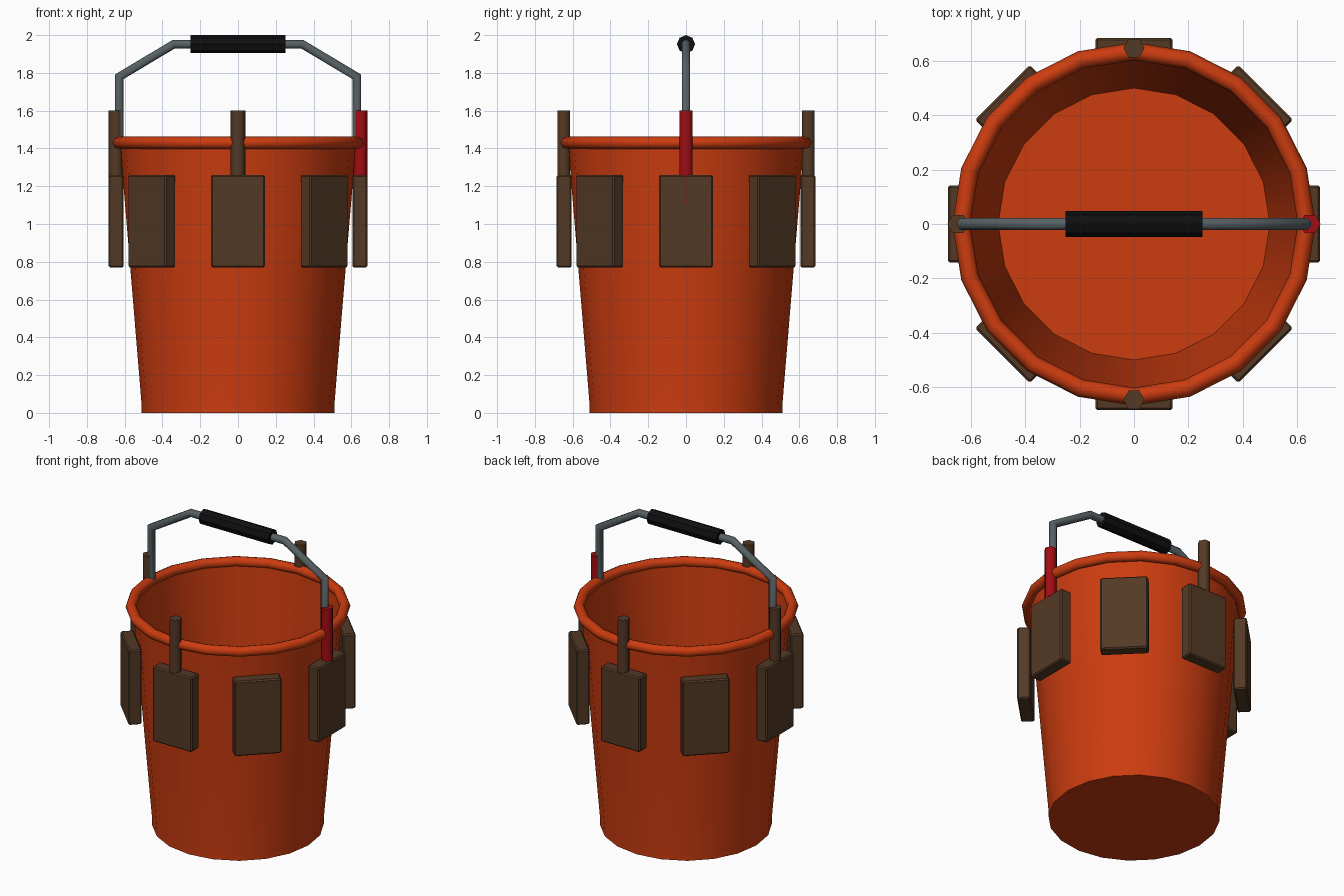
import bpy, bmesh, math
from mathutils import Vector, Matrix

if "Cube" in bpy.data.objects:
    bpy.data.objects.remove(bpy.data.objects["Cube"])


def material(name, rgb):
    m = bpy.data.materials.new(name)
    m.diffuse_color = (*rgb, 1)
    m.use_nodes = True
    m.node_tree.nodes["Principled BSDF"].inputs["Base Color"].default_value = m.diffuse_color
    return m


ORANGE = material("orange plastic", (0.60, 0.045, 0.005))
BROWN = material("brown leather", (0.088, 0.042, 0.019))
RED = material("red tool handle", (0.36, 0.004, 0.006))
STEEL = material("grey steel", (0.095, 0.118, 0.128))
BLACK = material("black rubber", (0.005, 0.005, 0.005))


def finish(name, bm, mat, smooth=None):
    bmesh.ops.recalc_face_normals(bm, faces=bm.faces[:])
    me = bpy.data.meshes.new(name)
    bm.to_mesh(me)
    bm.free()
    ob = bpy.data.objects.new(name, me)
    bpy.context.collection.objects.link(ob)
    me.materials.append(mat)
    if smooth:
        bpy.ops.object.select_all(action='DESELECT')
        ob.select_set(True)
        bpy.context.view_layer.objects.active = ob
        bpy.ops.object.shade_smooth_by_angle(angle=math.radians(smooth))
    return ob


def lathe(name, profile, mat, sides=20, closed=False, smooth=40):
    """Revolve (radius, z) points about z; ends on radius 0 become caps."""
    bm = bmesh.new()
    rings = []
    for r, z in profile:
        if r == 0:
            rings.append([bm.verts.new((0, 0, z))] * sides)
        else:
            rings.append([bm.verts.new((r * math.cos(i * math.tau / sides),
                                        r * math.sin(i * math.tau / sides), z))
                          for i in range(sides)])
    pairs = list(zip(rings, rings[1:])) + ([(rings[-1], rings[0])] if closed else [])
    for a, b in pairs:
        for i in range(sides):
            j = (i + 1) % sides
            quad = list(dict.fromkeys((a[i], a[j], b[j], b[i])))
            bm.faces.new(quad)
    return finish(name, bm, mat, smooth)


def tube(name, path, radius, sides, mat, turn=0.0, smooth=None):
    """Sweep a polygon along a path lying in the xz plane, with mitred corners."""
    pts = [Vector(p) for p in path]
    bm = bmesh.new()
    rings = []
    for k, p in enumerate(pts):
        d0 = (p - pts[k - 1]).normalized() if k else (pts[1] - p).normalized()
        d1 = (pts[k + 1] - p).normalized() if k < len(pts) - 1 else d0
        t = (d0 + d1).normalized()
        side = Vector((0, 1, 0))
        across = side.cross(t) / t.dot(d0)
        ring = []
        for i in range(sides):
            a = turn + i * math.tau / sides
            ring.append(bm.verts.new(p + radius * (math.cos(a) * across + math.sin(a) * side)))
        rings.append(ring)
    for a, b in zip(rings, rings[1:]):
        for i in range(sides):
            j = (i + 1) % sides
            bm.faces.new((a[i], a[j], b[j], b[i]))
    bm.faces.new(rings[0])
    bm.faces.new(rings[-1])
    return finish(name, bm, mat, smooth)


# bucket: tapered thin-walled shell with a closed floor
lathe("bucket_body", [(0, 0), (0.51, 0), (0.51, 0.04), (0.625, 1.43),
                      (0.612, 1.43), (0.50, 0.05), (0, 0.05)], ORANGE)

# rolled rim around the top
rim = [(0.635 + 0.033 * math.cos(i * math.tau / 8), 1.43 + 0.033 * math.sin(i * math.tau / 8))
       for i in range(8)]
lathe("bucket_rim", rim, ORANGE, closed=True, smooth=60)

# eight pouches around the outside
for n in range(8):
    bm = bmesh.new()
    bmesh.ops.create_cube(bm, size=1)
    bmesh.ops.scale(bm, vec=(0.08, 0.285, 0.49), verts=bm.verts[:])
    bmesh.ops.bevel(bm, geom=bm.edges[:], offset=0.008, segments=1, affect='EDGES')
    bmesh.ops.translate(bm, vec=(0.645, 0, 1.015), verts=bm.verts[:])
    bmesh.ops.rotate(bm, cent=(0, 0, 0), verts=bm.verts[:],
                     matrix=Matrix.Rotation(n * math.pi / 4, 3, 'Z'))
    finish(f"pouch_{n + 1}", bm, BROWN)

# four tool handles standing in every second pouch
for n in range(4):
    a = n * math.pi / 2
    x, y = 0.647 * math.cos(a), 0.647 * math.sin(a)
    tube(f"tool_handle_{n + 1}", [(x, y, 1.1), (x, y, 1.6)], 0.039, 6,
         RED if n == 0 else BROWN, smooth=65)

# carrying handle and grip
half = [(0.628, 1.42), (0.628, 1.78), (0.34, 1.952)]
path = [(-x, 0, z) for x, z in half] + [(x, 0, z) for x, z in reversed(half)]
tube("carry_handle", path, 0.024, 8, STEEL, turn=math.pi / 8, smooth=50)
tube("handle_grip", [(-0.252, 0, 1.952), (0.252, 0, 1.952)], 0.048, 8, BLACK)
